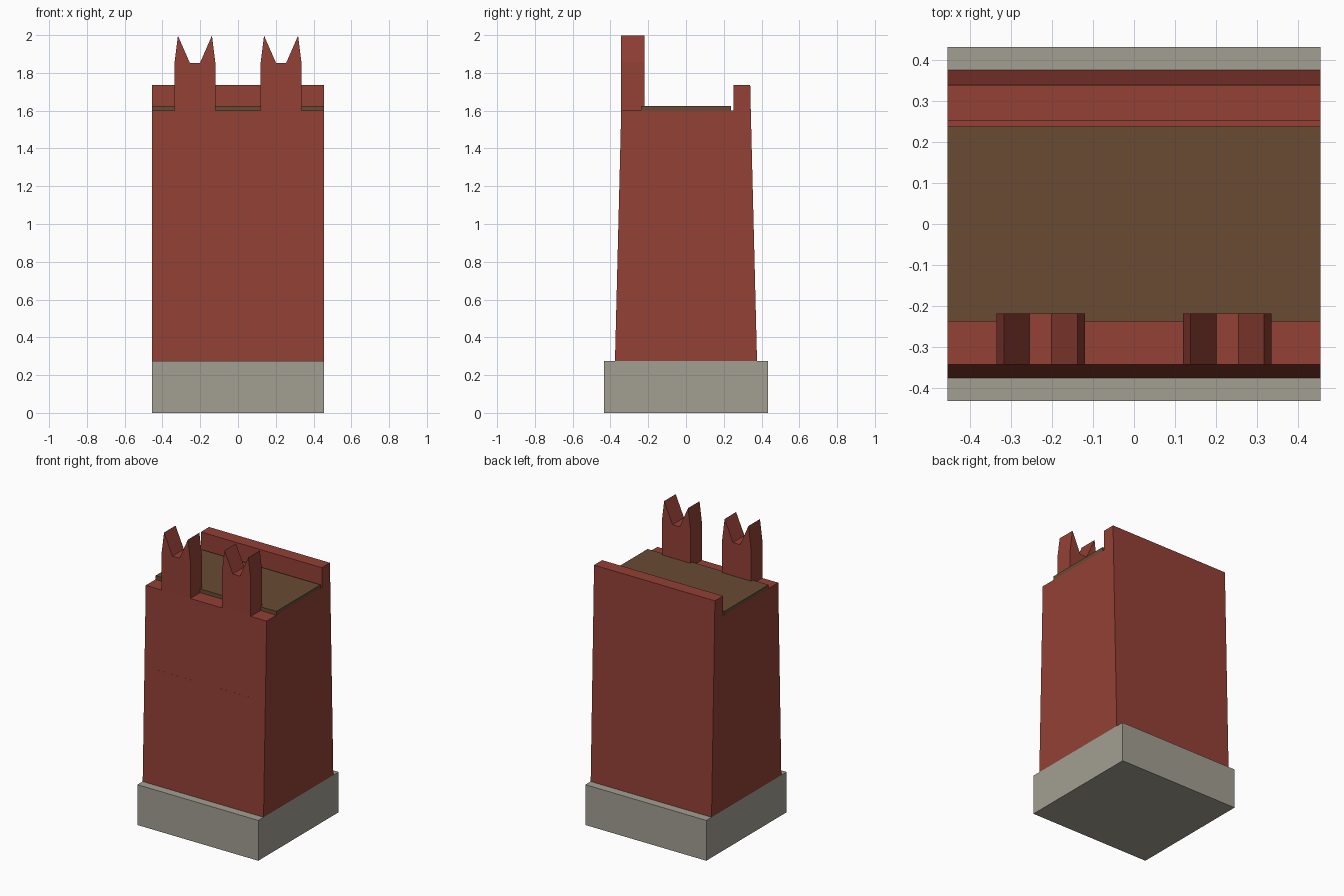
import bpy

if "Cube" in bpy.data.objects:
    bpy.data.objects.remove(bpy.data.objects["Cube"])


def material(name, rgb):
    m = bpy.data.materials.new(name)
    m.diffuse_color = (*rgb, 1)
    m.use_nodes = True
    m.node_tree.nodes["Principled BSDF"].inputs["Base Color"].default_value = m.diffuse_color
    return m


RED = material("red_brick", (0.29, 0.052, 0.036))
STONE = material("grey_stone", (0.365, 0.347, 0.287))
WOOD = material("brown_wood", (0.138, 0.07, 0.033))
HALF = 0.456  # half length of the wall section


def extrude(name, profile, axis, a, b, mat):
    """Extrude a 2D profile (horizontal, z) along x or y from a to b."""
    n = len(profile)
    place = (lambda p, t: (t, p[0], p[1])) if axis == "x" else (lambda p, t: (p[0], t, p[1]))
    verts = [place(p, t) for t in (a, b) for p in profile]
    faces = [list(range(n))[::-1], list(range(n, 2 * n))]
    faces += [[i, (i + 1) % n, n + (i + 1) % n, n + i] for i in range(n)]
    if axis == "y":
        faces = [f[::-1] for f in faces]
    me = bpy.data.meshes.new(name)
    me.from_pydata(verts, [], faces)
    me.materials.append(mat)
    ob = bpy.data.objects.new(name, me)
    bpy.context.collection.objects.link(ob)
    return ob


def rect(h0, h1, z0, z1):
    return [(h0, z0), (h1, z0), (h1, z1), (h0, z1)]


# Stone footing
extrude("stone_base", rect(-0.433, 0.433, 0, 0.275), "x", -HALF, HALF, STONE)

# Tapered wall with the low rear parapet in one profile
extrude("wall_body", [(-0.376, 0.275), (0.376, 0.275), (0.343, 1.6), (0.34, 1.737),
                      (0.252, 1.737), (0.252, 1.6), (-0.343, 1.6)],
        "x", -HALF, HALF, RED)

# Wooden walkway
extrude("walkway", rect(-0.238, 0.238, 1.6, 1.626), "x", -HALF, HALF, WOOD)

# Swallowtail merlons along the front, with a thin ledge below each
for side, c in (("left", -0.228), ("right", 0.228)):
    half = [(0.108, 1.6), (0.108, 1.855), (0.09, 1.997), (0.027, 1.853)]
    prof = [(c + x, z) for x, z in half] + [(c - x, z) for x, z in reversed(half)]
    extrude(side + "_merlon", prof, "y", -0.343, -0.219, RED)
    extrude(side + "_ledge", rect(c - 0.135, c + 0.135, 1.0, 1.055), "y", -0.357, -0.34, RED)
